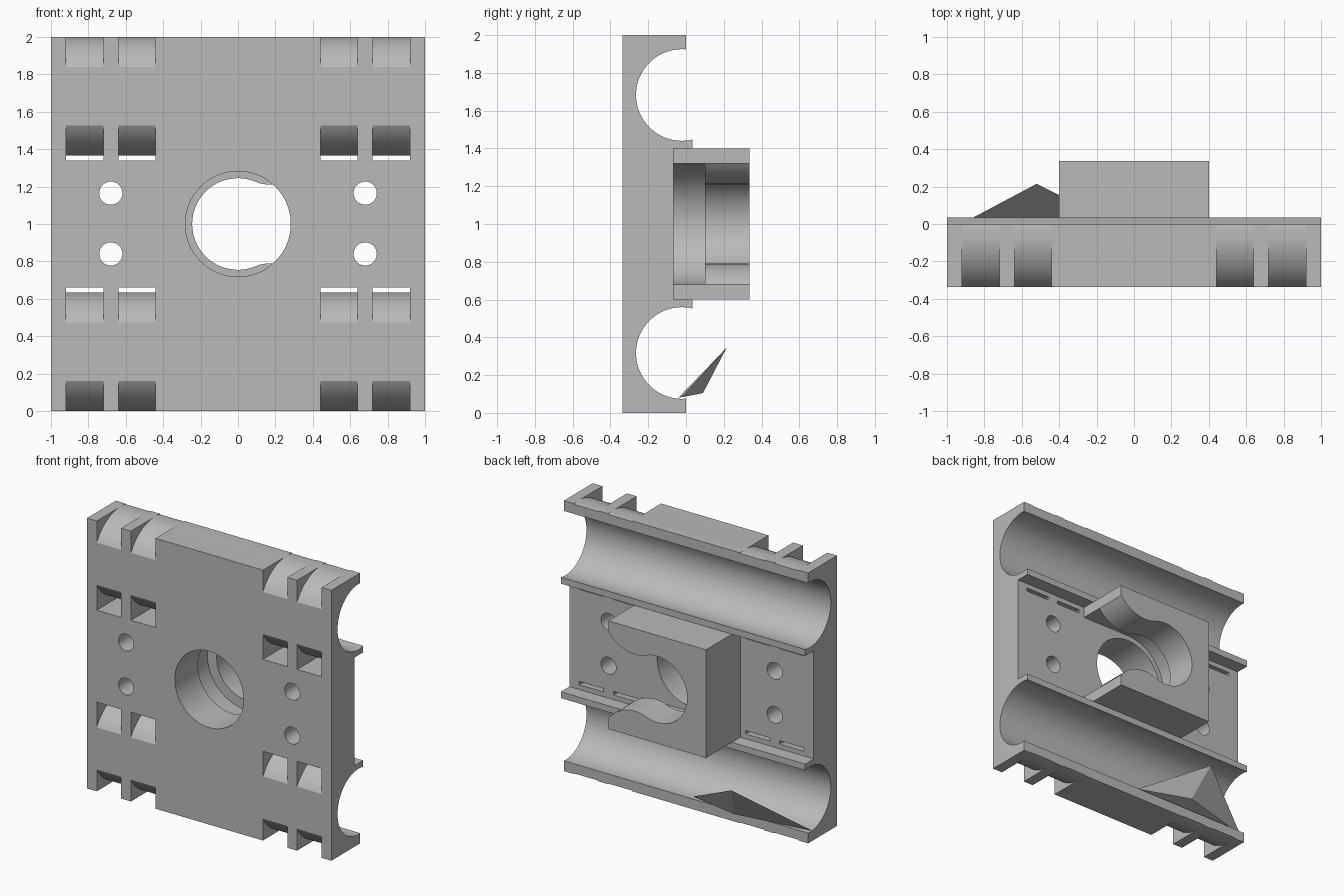
import bpy, bmesh, math
from math import cos, sin, radians, atan2, sqrt

if "Cube" in bpy.data.objects:
    bpy.data.objects.remove(bpy.data.objects["Cube"])

FRONT, BACK, MID, LIP = -0.337, 0.337, -0.065, 0.035
CH_Y, CH_Z, CH_R = -0.022, 1.683, 0.2425      # bearing channel
TIE_Y, TIE_Z, TIE_R = -0.06, 1.683, 0.318     # curved floor of strap slots

grey = bpy.data.materials.new("grey plastic")
grey.diffuse_color = (0.49, 0.49, 0.49, 1)
grey.use_nodes = True
grey.node_tree.nodes["Principled BSDF"].inputs["Base Color"].default_value = grey.diffuse_color


def arc(cx, cy, r, a0, a1, n):
    return [(cx + r * cos(a0 + (a1 - a0) * i / n), cy + r * sin(a0 + (a1 - a0) * i / n))
            for i in range(n + 1)]


def prism(name, pts, lo, hi, axis):
    """Extrude a closed 2D profile: axis 'x' takes (y, z) points, axis 'y' takes (x, z) points."""
    place = (lambda p, t: (t, p[0], p[1])) if axis == 'x' else (lambda p, t: (p[0], t, p[1]))
    bm = bmesh.new()
    a = [bm.verts.new(place(p, lo)) for p in pts]
    b = [bm.verts.new(place(p, hi)) for p in pts]
    bm.faces.new(a)
    bm.faces.new(b[::-1])
    for i in range(len(pts)):
        j = (i + 1) % len(pts)
        bm.faces.new((a[i], b[i], b[j], a[j]))
    bmesh.ops.recalc_face_normals(bm, faces=bm.faces)
    me = bpy.data.meshes.new(name)
    bm.to_mesh(me)
    bm.free()
    ob = bpy.data.objects.new(name, me)
    bpy.context.collection.objects.link(ob)
    me.materials.append(grey)
    return ob


def cut(target, cutters):
    """Subtract the cutters, bake the result and remove the helpers."""
    for c in cutters:
        c.hide_render = True
        m = target.modifiers.new("cut", 'BOOLEAN')
        m.operation, m.object, m.solver = 'DIFFERENCE', c, 'EXACT'
    bpy.context.view_layer.update()
    dg = bpy.context.evaluated_depsgraph_get()
    me = bpy.data.meshes.new_from_object(target.evaluated_get(dg))
    target.modifiers.clear()
    target.data = me
    for c in cutters:
        bpy.data.objects.remove(c)


def smooth(ob):
    bpy.ops.object.select_all(action='DESELECT')
    ob.select_set(True)
    bpy.context.view_layer.objects.active = ob
    bpy.ops.object.shade_smooth_by_angle(angle=radians(30))


def flip(pts):
    return [(p[0], 2 - p[1]) for p in pts]


def circle(x, z, r, n):
    return arc(x, z, r, 0, 2 * math.pi * (n - 1) / n, n - 1)


# Plate: side profile with two round channels and lips
a_low = -math.acos((LIP - CH_Y) / CH_R)
a_top = math.acos(-CH_Y / CH_R)
upper = [(MID, 1.4), (LIP, 1.4)]
upper += arc(CH_Y, CH_Z, CH_R, a_low, a_top - 2 * math.pi, 48)
upper += [(0, 2), (FRONT, 2)]
plate = prism("carriage_plate", upper + flip(upper)[::-1], -1, 1, 'x')

# Strap slots around each channel
dz = sqrt(TIE_R ** 2 - (FRONT - TIE_Y) ** 2)
a_front = atan2(dz, FRONT - TIE_Y)
low_slot = [(-0.4, 1.34), (-0.04, 1.34), (-0.04, TIE_Z - TIE_R)]
low_slot += arc(TIE_Y, TIE_Z, TIE_R, -math.pi / 2, -a_front, 20) + [(-0.4, TIE_Z - dz)]
top_slot = [(-0.4, 2.1), (0.05, 2.1)]
top_slot += arc(TIE_Y, TIE_Z, TIE_R, radians(72), a_front, 24) + [(-0.4, TIE_Z + dz)]
cutters = []
for x in (-0.92, -0.64, 0.44, 0.72):
    for prof in (low_slot, top_slot):
        for p in (prof, flip(prof)):
            cutters.append(prism("slot_cutter", p, x, x + 0.2, 'x'))

# Screw holes and centre hole
for x in (-0.68, 0.68):
    for z in (0.84, 1.165):
        cutters.append(prism("screw_cutter", circle(x, z, 0.062, 32), -0.5, 0.2, 'y'))
cutters.append(prism("centre_cutter", circle(0, 1, 0.282, 64), -0.5, 0.2, 'y'))
cut(plate, cutters)
smooth(plate)

# Clamp block on the back, open towards +x
block = prism("clamp_block", [(-0.4, 0.6), (0.4, 0.6), (0.4, 1.4), (-0.4, 1.4)], MID, BACK, 'y')
pocket = [(0.5, 1.32)] + arc(0, 1, 0.32, math.pi / 2, 1.5 * math.pi, 48) + [(0.5, 0.68)]
# Narrow mouth: round seat, then rounded necks flaring outwards
R, NX, NZ = 0.275, 0.18, 1.485
seat = 0.245
a_seat = atan2(0.217, 0.113)
start = atan2(1 + seat * sin(a_seat) - NZ, seat * cos(a_seat) - NX)
neck = arc(NX, NZ, R, atan2(1.32 - NZ, 0.4 - NX), start, 16)
mouth = [(0.5, 1.40), (0.43, 1.345)] + neck
mouth += arc(0, 1, seat, a_seat, 2 * math.pi - a_seat, 56)[1:-1]
mouth += flip(neck)[::-1] + [(0.43, 0.655), (0.5, 0.60)]
cut(block, [prism("pocket_cutter", pocket, -0.2, 0.1, 'y'),
            prism("mouth_cutter", mouth, 0.05, 0.5, 'y')])
smooth(block)

# Angular fin in the lower channel
P, A, B, C = (-0.52, 0.215, 0.345), (-0.05, -0.02, 0.085), (-1, -0.04, 0.08), (-0.45, 0.09, 0.105)
me = bpy.data.meshes.new("fin")
me.from_pydata([P, A, B, C], [], [(0, 1, 2), (0, 3, 1), (0, 2, 3), (1, 3, 2)])
bm = bmesh.new()
bm.from_mesh(me)
bmesh.ops.recalc_face_normals(bm, faces=bm.faces)
bm.to_mesh(me)
bm.free()
me.materials.append(grey)
bpy.context.collection.objects.link(bpy.data.objects.new("fin", me))
